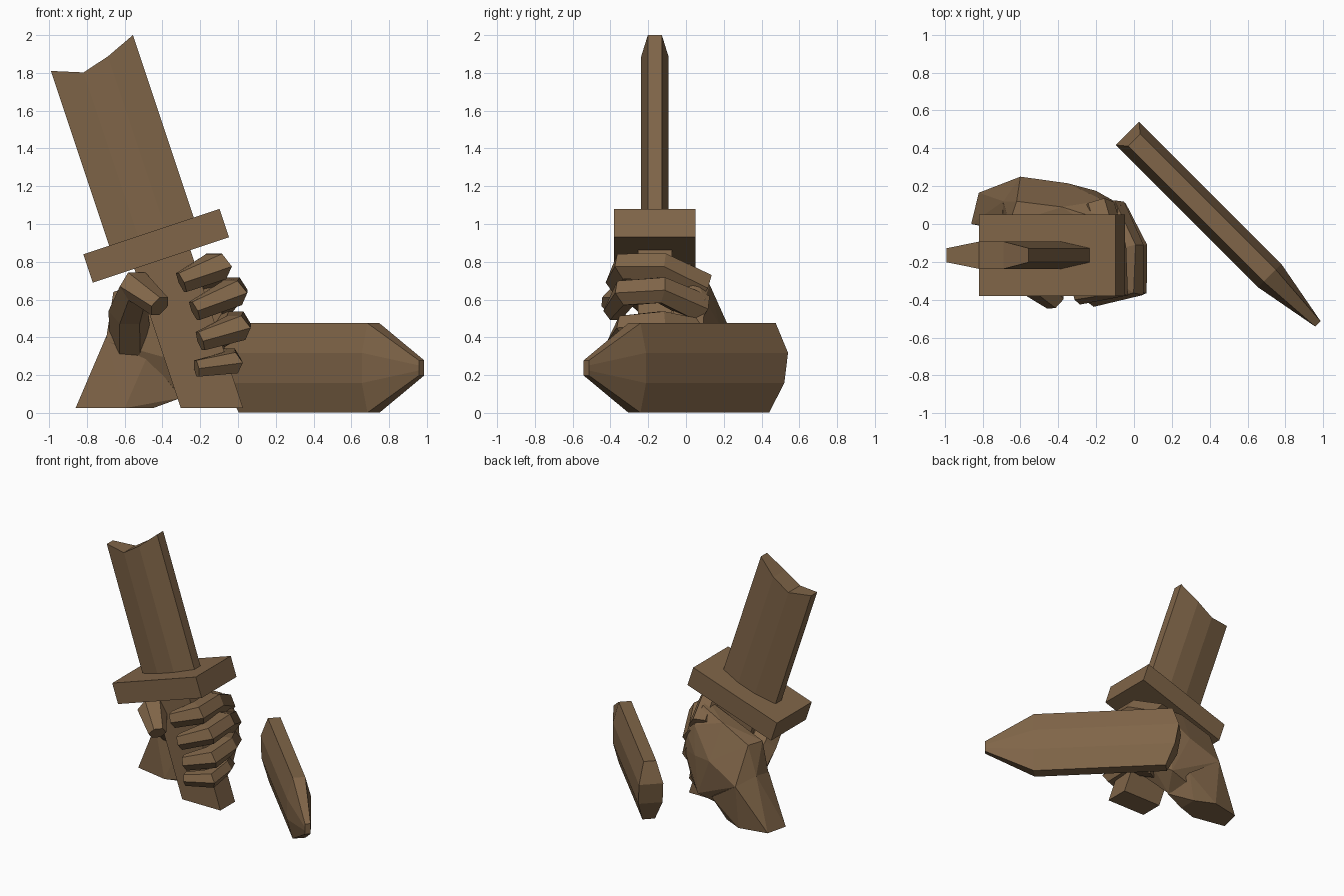
import bpy, bmesh, math
from mathutils import Vector, Matrix

if "Cube" in bpy.data.objects:
    bpy.data.objects.remove(bpy.data.objects["Cube"])

mat = bpy.data.materials.new("bronze brown")
mat.diffuse_color = (0.215, 0.13, 0.065, 1)
mat.use_nodes = True
mat.node_tree.nodes["Principled BSDF"].inputs["Base Color"].default_value = mat.diffuse_color


def finish(name, bm, matrix=None):
    if matrix is not None:
        bmesh.ops.transform(bm, matrix=matrix, verts=bm.verts)
    bmesh.ops.recalc_face_normals(bm, faces=bm.faces)
    me = bpy.data.meshes.new(name)
    bm.to_mesh(me)
    bm.free()
    me.materials.append(mat)
    ob = bpy.data.objects.new(name, me)
    bpy.context.collection.objects.link(ob)
    return ob


def loft(name, rings, matrix=None):
    bm = bmesh.new()
    vs = [[bm.verts.new(p) for p in r] for r in rings]
    n = len(vs[0])
    for a, b in zip(vs, vs[1:]):
        for i in range(n):
            j = (i + 1) % n
            bm.faces.new((a[i], a[j], b[j], b[i]))
    # caps as strips of quads, so jagged ends stay clean
    for ring in (vs[0], vs[-1]):
        for i in range(n // 2 - 1):
            bm.faces.new((ring[i], ring[i + 1], ring[n - 2 - i], ring[n - 1 - i]))
    return finish(name, bm, matrix)


def hull(name, pts):
    bm = bmesh.new()
    for p in pts:
        bm.verts.new(p)
    r = bmesh.ops.convex_hull(bm, input=bm.verts)
    junk = {v for v in r["geom_interior"] + r["geom_unused"] if isinstance(v, bmesh.types.BMVert)}
    bmesh.ops.delete(bm, geom=list(junk), context='VERTS')
    return finish(name, bm)


def digit(name, path, radii):
    # six-sided tube with mitred bends
    pts = [Vector(p) for p in path]
    dirs = [(b - a).normalized() for a, b in zip(pts, pts[1:])]
    rings = []
    for i, (p, r) in enumerate(zip(pts, radii)):
        d0, d1 = dirs[max(i - 1, 0)], dirs[min(i, len(dirs) - 1)]
        t = (d0 + d1).normalized()
        side = t.cross(Vector((0, 0, 1))).normalized()
        up = side.cross(t)
        k = min(1 / max(t.dot(d0), 0.5), 1.25)
        rings.append([p + side * (r * k * math.cos(a)) + up * (r * math.sin(a))
                      for a in (math.pi / 3 * j for j in range(6))])
    return loft(name, rings)


def blade_section(half, flat, edge, thick):
    # octagonal blade outline: (across, through)
    return [(-half, -edge), (-flat, -thick), (flat, -thick), (half, -edge),
            (half, edge), (flat, thick), (-flat, thick), (-half, edge)]


# sword frame: tilted to the left about the guard centre
sword = Matrix.Translation((-0.433, -0.165, 0.885)) @ Matrix.Rotation(-math.atan(1 / 3), 4, 'Y')

# snapped blade
sec = blade_section(0.236, 0.075, 0.037, 0.072)
snap = [1.054, 0.992, 1.032, 1.097, 1.097, 1.032, 0.992, 1.054]
loft("broken_blade", [[(u, y, 0.05) for u, y in sec],
                      [(u, y, h) for (u, y), h in zip(sec, snap)]], sword)

# guard
bm = bmesh.new()
bmesh.ops.create_cube(bm, size=1, matrix=Matrix.Diagonal((0.76, 0.43, 0.158, 1)))
finish("guard", bm, sword)

# grip, cut level at the bottom
corners = [(-1, -1), (1, -1), (1, 1), (-1, 1)]
loft("grip", [[(cx + 0.165 * a, -0.165 + 0.09 * b, z) for a, b in corners]
              for cx, z in ((-0.138, 0.025), (-0.423, 0.88))])

# fallen blade tip, standing on its edge at 45 degrees
sec = blade_section(0.237, 0.08, 0.045, 0.087)
start = [-0.263, -0.335, -0.363, -0.313, -0.313, -0.363, -0.335, -0.263]
fallen = Matrix.Rotation(-math.pi / 4, 4, 'Z') @ Matrix.Translation((0, 0.314, 0.238))
loft("fallen_tip", [[(s, t, u) for (u, t), s in zip(sec, start)],
                    [(0.70, t, u) for u, t in sec],
                    [(1.06, 0.02 * (1 if t > 0 else -1), u * 0.17) for u, t in sec]], fallen)

# wrist
hull("wrist", [(-.86, 0, .025), (-.6, -.05, .025), (-.45, .0, .025), (-.45, .14, .025),
               (-.6, .21, .025), (-.82, .165, .025),
               (-.70, -.02, .40), (-.69, .12, .42), (-.60, .25, .36), (-.36, .2, .2),
               (-.3, .02, .08), (-.48, -.02, .3)])

# palm and back of the hand
hull("palm", [(-.70, -.02, .38), (-.66, 0, .64), (-.62, .12, .64), (-.69, .12, .42),
              (-.60, .25, .36), (-.35, .215, .48), (-.2, .175, .47), (-.22, .17, .18),
              (-.3, .03, .08), (-.42, .15, .13), (-.38, .09, .74), (-.16, .02, .79),
              (-.16, .125, .68), (-.07, .1, .60), (-.05, .09, .45), (-.09, .07, .25),
              (-.14, -.07, .80), (-.08, -.07, .5), (-.12, -.07, .22)])

# thumb
digit("thumb", [(-.57, .06, .36), (-.58, -.12, .54), (-.535, -.29, .67), (-.415, -.40, .565)],
      [.11, .105, .085, .064])

# fingers
fingers = {
    "index_finger": ([(-.19, .09, .66), (-.125, -.13, .775), (-.115, -.32, .775), (-.30, -.365, .69)], .082),
    "middle_finger": ([(-.13, .08, .55), (-.03, -.13, .65), (-.03, -.32, .635), (-.23, -.38, .54)], .079),
    "ring_finger": ([(-.12, .07, .42), (-.01, -.13, .47), (-.01, -.31, .45), (-.20, -.36, .38)], .078),
    "little_finger": ([(-.15, .05, .23), (-.05, -.12, .285), (-.04, -.28, .265), (-.22, -.33, .235)], .066),
}
for name, (path, r) in fingers.items():
    digit(name, path, [r * 1.1, r, r * 0.98, r * 0.76])
